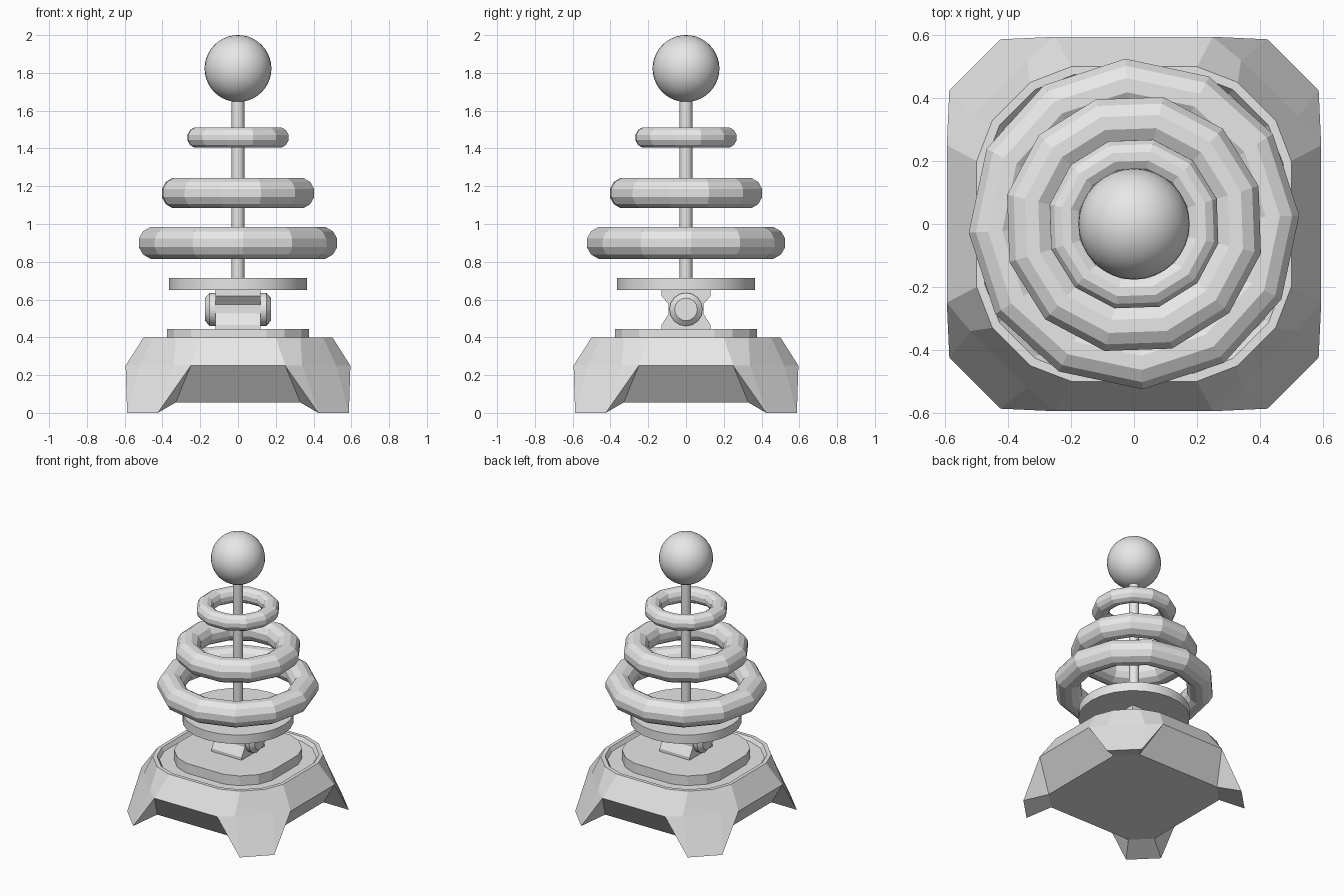
import bpy, bmesh, math
from mathutils import Matrix

if "Cube" in bpy.data.objects:
    bpy.data.objects.remove(bpy.data.objects["Cube"])

GREY = (0.8, 0.8, 0.8, 1)
mat = bpy.data.materials.new("light grey")
mat.use_nodes = True
mat.diffuse_color = GREY
mat.node_tree.nodes["Principled BSDF"].inputs["Base Color"].default_value = GREY


def finish(name, bm, smooth=False):
    bmesh.ops.remove_doubles(bm, verts=bm.verts, dist=1e-5)
    bmesh.ops.recalc_face_normals(bm, faces=bm.faces)
    mesh = bpy.data.meshes.new(name)
    bm.to_mesh(mesh)
    bm.free()
    mesh.materials.append(mat)
    ob = bpy.data.objects.new(name, mesh)
    bpy.context.collection.objects.link(ob)
    if smooth:
        bpy.ops.object.select_all(action='DESELECT')
        ob.select_set(True)
        bpy.context.view_layer.objects.active = ob
        bpy.ops.object.shade_smooth_by_angle(angle=math.radians(35))
    return ob


def around(quarter, z):
    """Repeat the corner points of one quarter around the z axis."""
    pts = []
    for c, s in ((1, 0), (0, -1), (-1, 0), (0, 1)):
        pts += [(x * c - y * s, x * s + y * c, z) for x, y in quarter]
    return pts


def loft(bm, loops, caps=(True, True)):
    rows = [[bm.verts.new(p) for p in loop] for loop in loops]
    for a, b in zip(rows, rows[1:]):
        for i in range(len(a)):
            j = (i + 1) % len(a)
            bm.faces.new((a[i], a[j], b[j], b[i]))
    for row, cap in zip((rows[0], rows[-1]), caps):
        if cap:
            bm.faces.new(row)
    return rows


def lathe(name, profile, sides, centre=(0, 0, 0), axis='Z'):
    """Stack of rings given as (radius, height) along an axis."""
    bm = bmesh.new()
    loft(bm, [[(r * math.cos(math.tau * i / sides),
                r * math.sin(math.tau * i / sides), h)
               for i in range(sides)] for r, h in profile])
    if axis == 'X':
        bm.transform(Matrix.Rotation(math.pi / 2, 4, 'Y'))
    bm.transform(Matrix.Translation(centre))
    return finish(name, bm, True)


# Base with four splayed feet, sloped openings and a recessed top
TOP = [(0.2, 0.5), (0.33, 0.45), (0.45, 0.33), (0.5, 0.2)]
MID = [(0.25, 0.595), (0.34, 0.52), (0.52, 0.34), (0.595, 0.25)]


def scaled(k):
    return [(x * k, y * k) for x, y in TOP]


bm = bmesh.new()
rows = loft(bm, [around(MID, 0.25), around(TOP, 0.4), around(scaled(0.95), 0.4),
                 around(scaled(0.92), 0.375)], (False, True))
mid = rows[0]
foot = [bm.verts.new(p) for p in around([(0.425, 0.587), (0.587, 0.425)], 0)]
under = [bm.verts.new(p) for p in around(TOP[1:3], 0.055)]
for q in range(4):
    m = mid[4 * q:4 * q + 4]
    f0, f1 = foot[2 * q:2 * q + 2]
    u0, u1 = under[2 * q:2 * q + 2]
    nxt = (q + 1) % 4
    bm.faces.new((m[1], m[2], f1, f0))
    bm.faces.new((m[0], m[1], f0))
    bm.faces.new((m[2], m[3], f1))
    bm.faces.new((m[0], f0, u0))
    bm.faces.new((m[3], u1, f1))
    bm.faces.new((f0, f1, u1, u0))
    # sloped panel to the next foot
    bm.faces.new((m[3], mid[4 * nxt], under[2 * nxt], u1))
bm.faces.new(under)
finish("base", bm)

# Plate on the base
bm = bmesh.new()
loft(bm, [around(scaled(0.75), 0.36), around(scaled(0.75), 0.445)])
finish("base_plate", bm)

# Hinge: flared block with a cross pin
half = [(0.13, 0.44), (0.13, 0.465), (0.092, 0.525), (0.092, 0.575), (0.13, 0.62), (0.13, 0.655)]
outline = half + [(-y, z) for y, z in reversed(half)]
bm = bmesh.new()
loft(bm, [[(x, y, z) for y, z in outline] for x in (-0.12, 0.12)])
finish("hinge_block", bm)
lathe("hinge_pin", [(0.06, -0.175), (0.088, -0.15), (0.088, 0.15), (0.06, 0.175)],
      16, (0, 0, 0.548), axis='X')

# Turning disc and pole
lathe("disc", [(0.365, 0.65), (0.365, 0.715)], 24)
lathe("pole", [(0.034, 0.71), (0.034, 1.68)], 12)

# Three faceted rings: name, height, outer radius, half thickness, turn in degrees
SECTION_SIDES = 12
for name, z, outer, t, turn in (("large_ring", 0.9, 0.526, 0.084, 3),
                                ("middle_ring", 1.164, 0.414, 0.08, 17),
                                ("small_ring", 1.458, 0.275, 0.054, 17)):
    r = t / math.cos(math.pi / SECTION_SIDES)
    angles = [math.tau * (i + 0.5) / SECTION_SIDES for i in range(SECTION_SIDES)]
    section = [(outer - t + r * math.cos(a), z + r * math.sin(a)) for a in angles]
    bm = bmesh.new()
    loops = []
    for i in range(12):
        a = math.radians(turn) + math.tau * i / 12
        loops.append([(d * math.cos(a), d * math.sin(a), h) for d, h in section])
    loft(bm, loops + loops[:1], (False, False))
    finish(name, bm)

# Ball on top
bm = bmesh.new()
bmesh.ops.create_uvsphere(bm, u_segments=32, v_segments=20, radius=0.177)
bm.transform(Matrix.Translation((0, 0, 1.823)))
finish("ball", bm, True)
